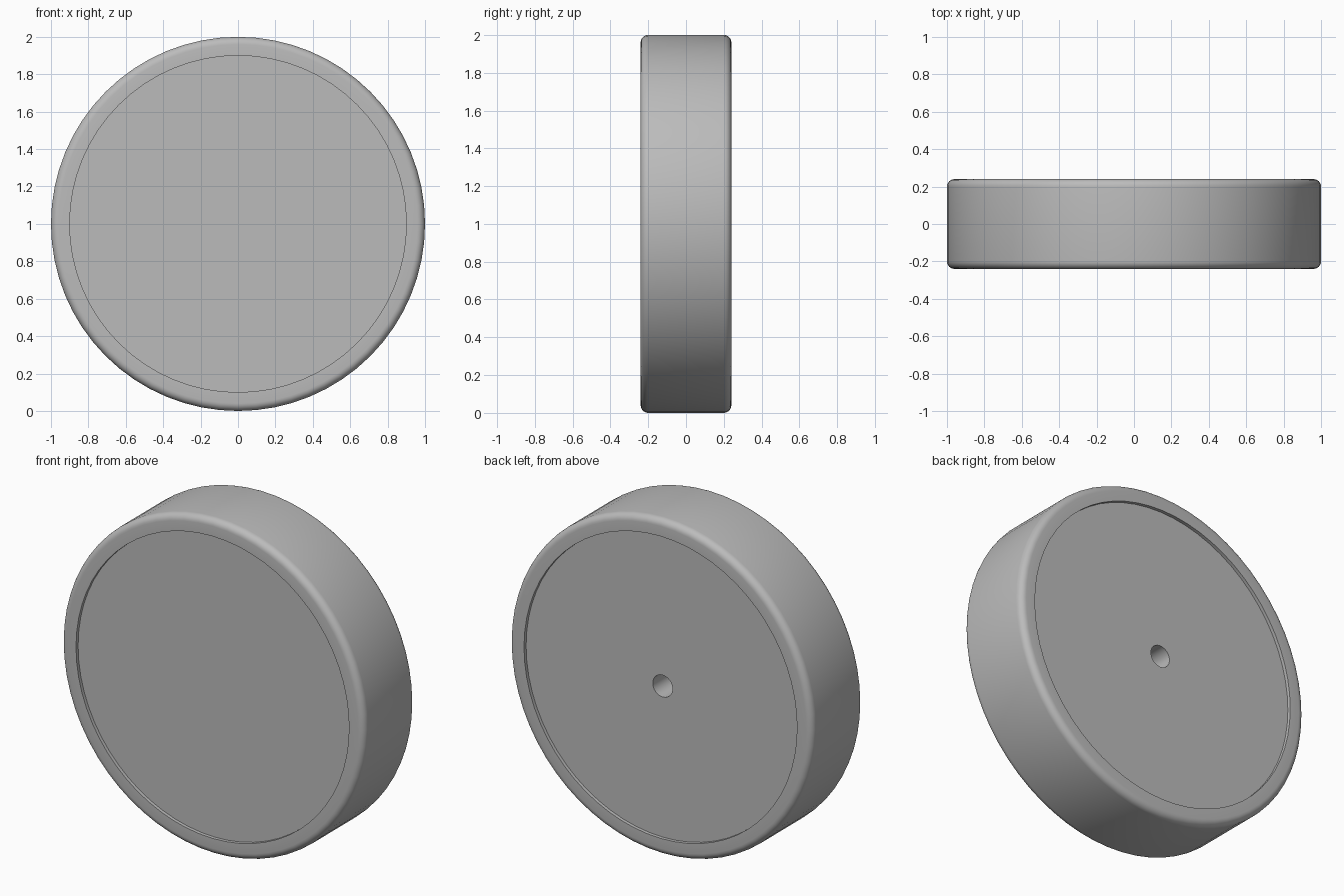
import bpy, bmesh, math
from mathutils import Matrix, Vector

cube = bpy.data.objects.get("Cube")
if cube:
    bpy.data.objects.remove(cube, do_unlink=True)

RADIUS, HALF, ROUND = 1.0, 0.24, 0.04
RIM, RECESS = 0.9, 0.02
HOLE, HOLE_DEPTH = 0.065, 0.3
SIDES = 64

grey = bpy.data.materials.new("grey")
grey.use_nodes = True
grey.diffuse_color = (0.5, 0.5, 0.5, 1)
grey.node_tree.nodes["Principled BSDF"].inputs["Base Color"].default_value = (0.5, 0.5, 0.5, 1)


def corner(side):
    """Rounded outer edge, from the side face to the tread."""
    steps = [i * math.pi / 12 for i in range(7)]
    return [(RADIUS - ROUND + ROUND * math.sin(a),
             side * (HALF - ROUND + ROUND * math.cos(a))) for a in steps]


# Profile (radius, y): front recess, rim, tread, rim, back recess, blind axle hole
floor = HALF - RECESS
profile = [(0, -floor), (RIM, -floor), (RIM, -HALF)]
profile += corner(-1) + corner(1)[::-1]
profile += [(RIM, HALF), (RIM, floor), (HOLE, floor),
            (HOLE, floor - HOLE_DEPTH), (0, floor - HOLE_DEPTH)]

# Lathe the profile around the axle
bm = bmesh.new()
verts = [bm.verts.new((r, y, 0)) for r, y in profile]
edges = [bm.edges.new(pair) for pair in zip(verts, verts[1:])]
bmesh.ops.spin(bm, geom=verts + edges, cent=(0, 0, 0), axis=(0, 1, 0),
               angle=math.tau, steps=SIDES, use_merge=True)
bmesh.ops.remove_doubles(bm, verts=bm.verts, dist=0.0001)
bmesh.ops.recalc_face_normals(bm, faces=bm.faces)
mesh = bpy.data.meshes.new("wheel")
bm.to_mesh(mesh)
bm.free()

wheel = bpy.data.objects.new("wheel", mesh)
wheel.location.z = RADIUS
mesh.materials.append(grey)
bpy.context.collection.objects.link(wheel)
bpy.context.view_layer.objects.active = wheel
wheel.select_set(True)
bpy.ops.object.shade_smooth_by_angle(angle=math.radians(35))
